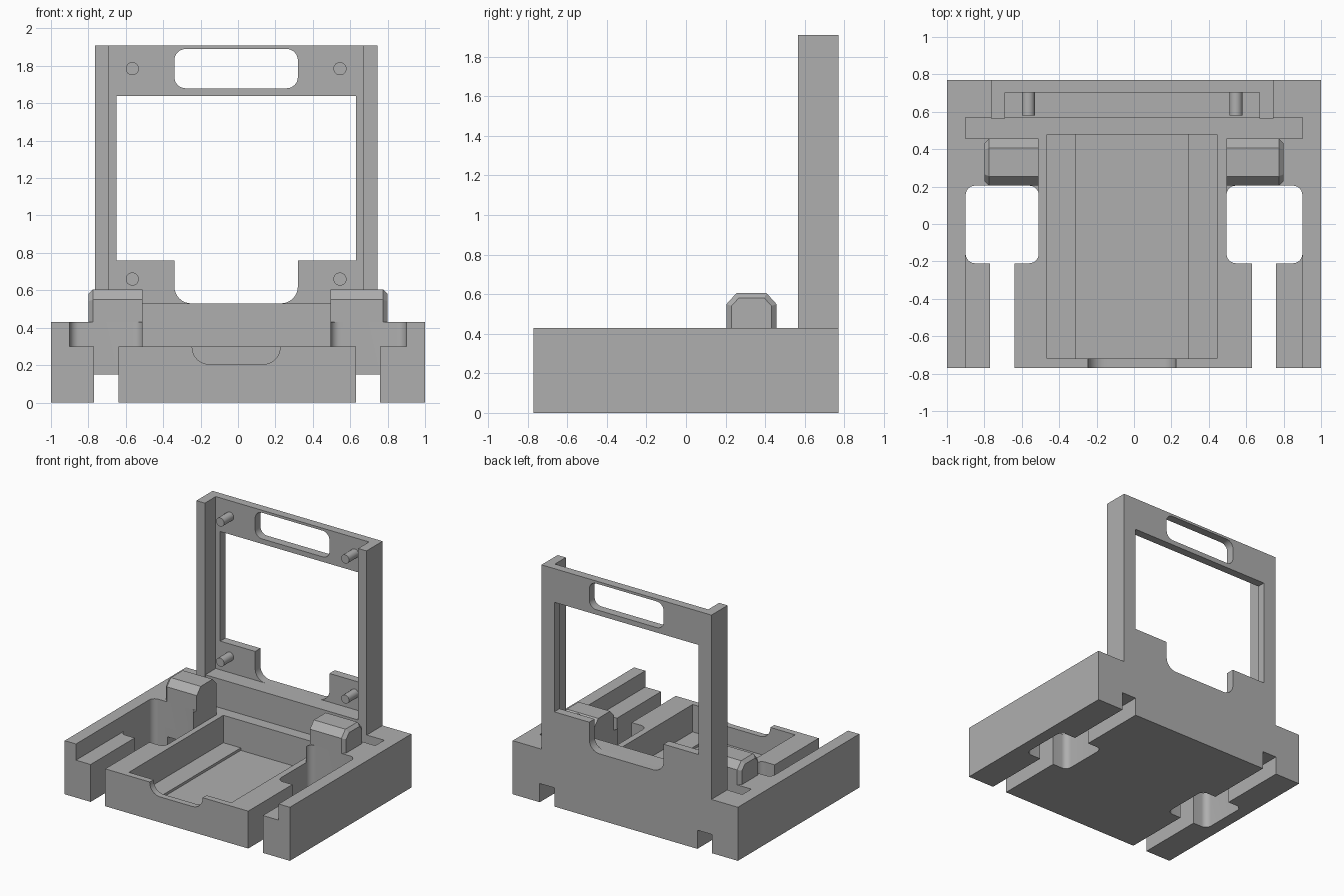
import bpy, bmesh, math
from mathutils import Vector

cube = bpy.data.objects.get("Cube")
if cube:
    bpy.data.objects.remove(cube, do_unlink=True)

GREY = 0.43
mat = bpy.data.materials.new("matte_grey")
mat.use_nodes = True
mat.diffuse_color = (GREY, GREY, GREY, 1)
mat.node_tree.nodes["Principled BSDF"].inputs["Base Color"].default_value = (GREY, GREY, GREY, 1)


def prism(name, outline, axis, lo, hi):
    """Extrude a 2D outline along an axis; outline uses the other two axes in order."""
    def place(p, d):
        c = list(p)
        c.insert("xyz".index(axis), d)
        return Vector(c)
    bm = bmesh.new()
    face = bm.faces.new([bm.verts.new(place(p, lo)) for p in outline])
    ext = bmesh.ops.extrude_face_region(bm, geom=[face])
    verts = [g for g in ext["geom"] if isinstance(g, bmesh.types.BMVert)]
    bmesh.ops.translate(bm, verts=verts, vec=place((0, 0), hi - lo))
    bmesh.ops.recalc_face_normals(bm, faces=bm.faces[:])
    mesh = bpy.data.meshes.new(name)
    bm.to_mesh(mesh)
    bm.free()
    mesh.materials.append(mat)
    obj = bpy.data.objects.new(name, mesh)
    bpy.context.collection.objects.link(obj)
    return obj


def rect(a0, a1, b0, b1, r=0.0, steps=8):
    """Rectangle outline with optional rounded corners."""
    if r == 0:
        return [(a0, b0), (a1, b0), (a1, b1), (a0, b1)]
    centres = [(a1 - r, b1 - r), (a0 + r, b1 - r), (a0 + r, b0 + r), (a1 - r, b0 + r)]
    pts = []
    for q, (ca, cb) in enumerate(centres):
        for i in range(steps + 1):
            t = math.pi / 2 * (q + i / steps)
            pts.append((ca + r * math.cos(t), cb + r * math.sin(t)))
    return pts


def box(name, x0, x1, y0, y1, z0, z1):
    return prism(name, rect(x0, x1, y0, y1), "z", z0, z1)


def activate(obj):
    bpy.ops.object.select_all(action='DESELECT')
    obj.select_set(True)
    bpy.context.view_layer.objects.active = obj


def cut(obj, cutter):
    mod = obj.modifiers.new("cut", 'BOOLEAN')
    mod.operation = 'DIFFERENCE'
    mod.solver = 'EXACT'
    mod.object = cutter
    activate(obj)
    bpy.ops.object.modifier_apply(modifier=mod.name)
    bpy.data.objects.remove(cutter, do_unlink=True)


def smooth(obj):
    activate(obj)
    bpy.ops.object.shade_smooth_by_angle(angle=math.radians(30))


# Base tray
base = box("base", -1, 1, -0.77, 0.77, 0, 0.43)
cut(base, box("front_recess", -0.9, 0.9, -1, 0, 0.3, 1))
cut(base, box("middle_recess", -0.51, 0.495, -0.5, 0.57, 0.3, 1))
cut(base, box("cross_groove", -0.9, 0.9, 0.457, 0.57, 0.3, 1))
for x0, x1, s0, s1 in [(-0.9, -0.51, -0.77, -0.64), (0.495, 0.9, 0.63, 0.76)]:
    cut(base, prism("side_hole", rect(x0, x1, -0.21, 0.205, 0.05), "z", -1, 1))
    cut(base, box("front_slot", s0, s1, -1, 0, -1, 1))
    cut(base, box("under_channel", s0, s1, -1, 1, -1, 0.15))

# Sunken pocket, its shallow floor panel and the rounded front notch
cut(base, box("pocket", -0.465, 0.445, -0.72, 0.478, 0.08, 1))
cut(base, box("pocket_floor", -0.31, 0.29, -0.72, 0.478, 0.06, 1))
cut(base, prism("front_notch", rect(-0.245, 0.225, 0.205, 0.6, 0.09), "y", -1, -0.7))
smooth(base)

# Chamfered blocks beside the middle recess
block_outline = [(0.205, 0.43), (0.457, 0.43), (0.457, 0.55),
                 (0.407, 0.605), (0.255, 0.605), (0.205, 0.55)]
for side, inner, outer in [("right", -0.51, -0.8), ("left", 0.495, 0.8)]:
    block = prism(side + "_block", block_outline, "x", inner, outer)
    bm = bmesh.new()
    bm.from_mesh(block.data)
    edges = [e for e in bm.edges
             if all(abs(v.co.x - outer) < 1e-4 for v in e.verts)
             and any(v.co.z > 0.44 for v in e.verts)]
    bmesh.ops.bevel(bm, geom=edges, offset=0.025, segments=1, affect='EDGES')
    bm.to_mesh(block.data)
    bm.free()

# Upright frame: back plate with window, lower cut-out and handle slot
plate = box("back_plate", -0.765, 0.745, 0.703, 0.77, 0.43, 1.91)
cut(plate, box("window", -0.65, 0.63, 0, 1, 0.76, 1.64))
cut(plate, prism("lower_cutout", rect(-0.34, 0.32, 0.53, 1.2, 0.09), "y", 0, 1))
cut(plate, prism("handle_slot", rect(-0.34, 0.32, 1.68, 1.89, 0.06), "y", 0, 1))
smooth(plate)

# Side posts and sill
box("right_post", -0.765, -0.69, 0.565, 0.703, 0.43, 1.91)
box("left_post", 0.672, 0.745, 0.565, 0.703, 0.43, 1.91)
box("sill", -0.69, 0.672, 0.57, 0.703, 0.43, 0.53)

# Mounting pins
for x in (-0.565, 0.545):
    for z in (0.66, 1.785):
        circle = [(x + 0.035 * math.cos(math.tau * i / 24),
                   z + 0.035 * math.sin(math.tau * i / 24)) for i in range(24)]
        smooth(prism("mounting_pin", circle, "y", 0.58, 0.71))
